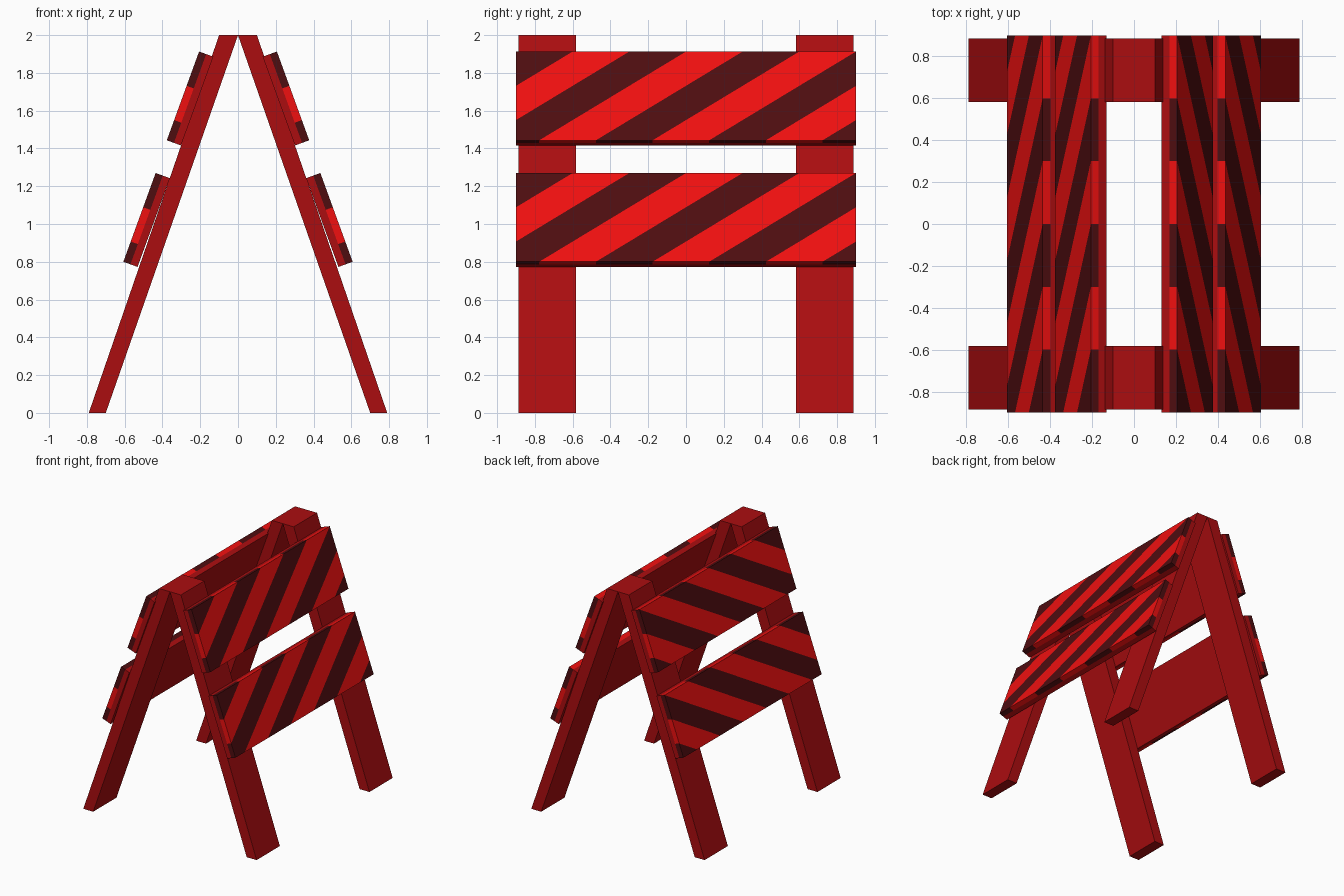
import bpy, bmesh, math
from mathutils import Vector

if "Cube" in bpy.data.objects:
    bpy.data.objects.remove(bpy.data.objects["Cube"])


def material(name, rgb):
    m = bpy.data.materials.new(name)
    m.diffuse_color = (*rgb, 1)
    m.use_nodes = True
    m.node_tree.nodes["Principled BSDF"].inputs["Base Color"].default_value = m.diffuse_color
    return m


WOOD = material("dark_red", (0.41, 0.004, 0.005))
RED = material("bright_red", (0.87, 0.005, 0.005))
DARK = material("maroon", (0.076, 0.004, 0.005))


def prism(name, profile, y0, y1, mats, mirror_y=False):
    """Extrude an xz profile along y and mirror it to the other side."""
    bm = bmesh.new()
    face = bm.faces.new([bm.verts.new((x, y0, z)) for x, z in profile])
    ext = bmesh.ops.extrude_face_region(bm, geom=[face])
    verts = [g for g in ext["geom"] if isinstance(g, bmesh.types.BMVert)]
    bmesh.ops.translate(bm, verts=verts, vec=(0, y1 - y0, 0))
    bmesh.ops.recalc_face_normals(bm, faces=bm.faces)
    me = bpy.data.meshes.new(name)
    bm.to_mesh(me)
    bm.free()
    ob = bpy.data.objects.new(name, me)
    bpy.context.collection.objects.link(ob)
    for m in mats:
        me.materials.append(m)
    mod = ob.modifiers.new("mirror", "MIRROR")
    mod.use_axis = (True, mirror_y, False)
    mod.use_mirror_merge = False
    return ob


# Four slanted legs meeting in pairs at the top
prism("legs", [(0.70, 0), (0.79, 0), (0.10, 2), (0, 2)], 0.583, 0.886, [WOOD], True)

# Panel directions: down the slope, and outward from it
TILT = math.radians(20)
DOWN = Vector((math.sin(TILT), 0, -math.cos(TILT)))
OUT = Vector((math.cos(TILT), 0, math.sin(TILT)))
LENGTH, HALF, SHIFT, STRIPE = 0.5, 0.04, 0.777, 0.3


def layer(top, depth):
    """Cross-section of one half-thickness board, starting at a given depth."""
    a = top - OUT * depth
    b = a - OUT * HALF
    return [(p.x, p.z) for p in (a, a + DOWN * LENGTH, b + DOWN * LENGTH, b)]


def paint_stripes(ob, top):
    """Cut a board along the diagonal stripe edges and colour the bands."""
    bm = bmesh.new()
    bm.from_mesh(ob.data)
    along = Vector((0, 1, 0)) + DOWN * (SHIFT / LENGTH)
    for k in range(1, 9):
        bmesh.ops.bisect_plane(bm, geom=bm.verts[:] + bm.edges[:] + bm.faces[:],
                               plane_co=top + Vector((0, -0.9 + k * STRIPE, 0)),
                               plane_no=along.normalized())
    for f in bm.faces:
        s = (f.calc_center_median() - top).dot(along) + 0.9
        f.material_index = math.floor(s / STRIPE) % 2
    bm.to_mesh(ob.data)
    bm.free()


# Two striped boards with plain backing on each side
for label, x, z in (("upper", 0.206, 1.913), ("lower", 0.436, 1.270)):
    top = Vector((x, 0, z))
    prism(label + "_backing_boards", layer(top, HALF), -0.9, 0.9, [WOOD])
    front = prism(label + "_striped_boards", layer(top, 0), -0.9, 0.9, [DARK, RED])
    paint_stripes(front, top)
